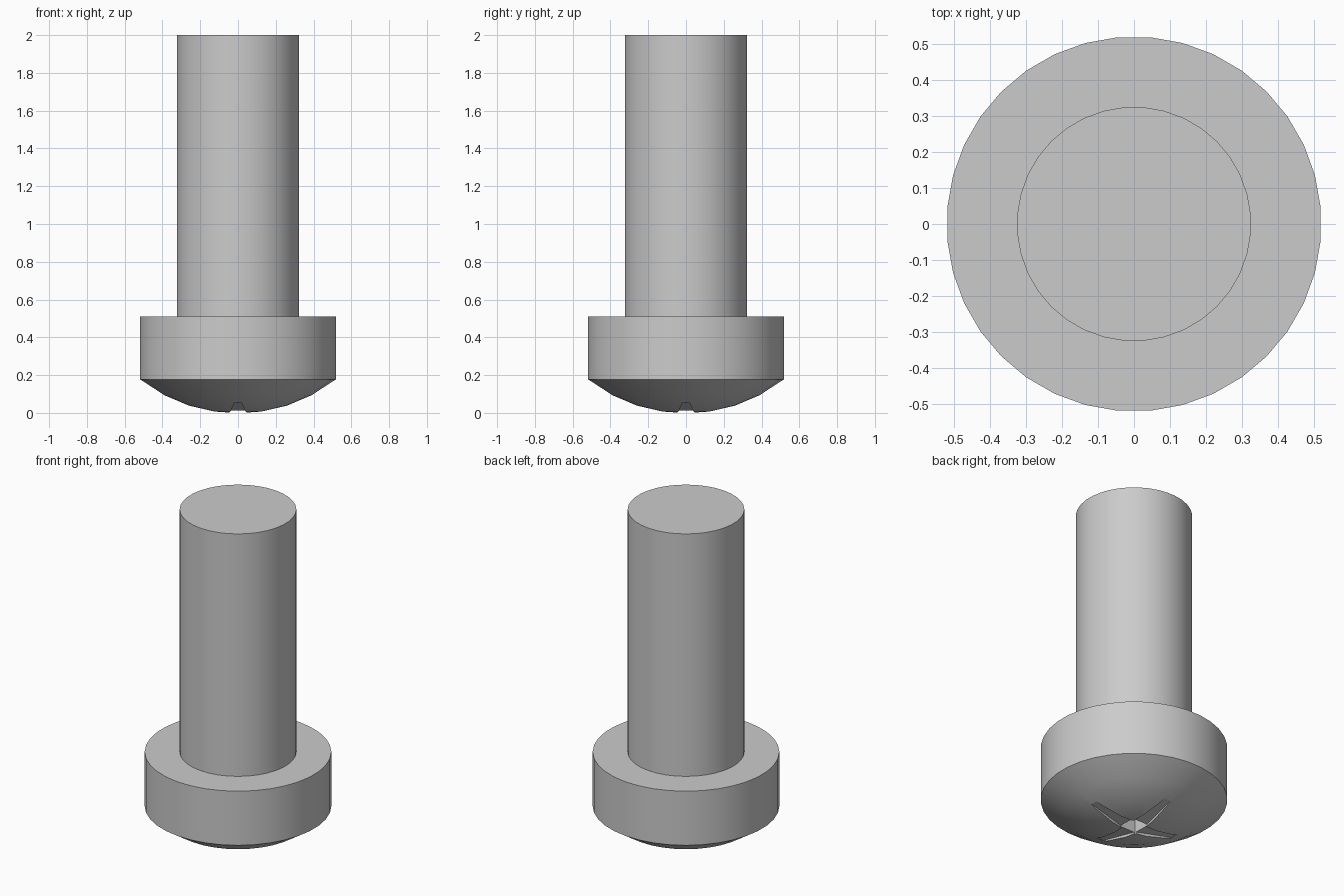
import bpy, bmesh
from math import sin, cos, pi, sqrt

if "Cube" in bpy.data.objects:
    bpy.data.objects.remove(bpy.data.objects["Cube"])

R_DOME = 0.84


def dome_z(r):
    return R_DOME - sqrt(R_DOME ** 2 - r ** 2) - 0.003


def make_object(name, bm):
    bmesh.ops.recalc_face_normals(bm, faces=bm.faces[:])
    mesh = bpy.data.meshes.new(name)
    bm.to_mesh(mesh)
    bm.free()
    obj = bpy.data.objects.new(name, mesh)
    bpy.context.collection.objects.link(obj)
    return obj


def lathe(name, profile, sides):
    """Closed solid of revolution; profile ends lie on the z axis."""
    bm = bmesh.new()
    rings = []
    for r, z in profile:
        if r == 0:
            rings.append([bm.verts.new((0, 0, z))] * sides)
        else:
            rings.append([bm.verts.new((r * cos(2 * pi * (i + 0.5) / sides),
                                        r * sin(2 * pi * (i + 0.5) / sides), z))
                          for i in range(sides)])
    for a, b in zip(rings, rings[1:]):
        for i in range(sides):
            j = (i + 1) % sides
            bm.faces.new(dict.fromkeys((a[i], a[j], b[j], b[i])))
    return make_object(name, bm)


def prism(name, bottom, top):
    """Solid between two four-point loops."""
    bm = bmesh.new()
    b = [bm.verts.new(p) for p in bottom]
    t = [bm.verts.new(p) for p in top]
    bm.faces.new(b)
    bm.faces.new(t)
    for i in range(4):
        j = (i + 1) % 4
        bm.faces.new((b[i], b[j], t[j], t[i]))
    return make_object(name, bm)


def cut(target, cutter):
    cutter.hide_render = True
    mod = target.modifiers.new("cut", 'BOOLEAN')
    mod.operation = 'DIFFERENCE'
    mod.solver = 'EXACT'
    mod.object = cutter
    bpy.context.view_layer.objects.active = target
    bpy.ops.object.modifier_apply(modifier=mod.name)
    bpy.data.objects.remove(cutter)


# Domed head with a straight rim
dome = [(r, dome_z(r)) for r in (0, 0.13, 0.26, 0.39, 0.52)]
head = lathe("bolt_head", dome + [(0.52, 0.51), (0, 0.51)], 36)

# Shallow tapering arms of the cross recess
outline = [(0.03, -0.05), (0.29, -0.022), (0.29, 0.022), (0.03, 0.05)]
for k in range(4):
    c, s = round(cos(k * pi / 2)), round(sin(k * pi / 2))
    pts = [(x * c - y * s, x * s + y * c) for x, y in outline]
    floor = [0.008, 0.053, 0.053, 0.008]
    cut(head, prism("arm_cutter", [(x, y, -0.1) for x, y in pts],
                    [(x, y, z) for (x, y), z in zip(pts, floor)]))

# Square socket in the middle of the recess
w = 0.056
square = [(-w, -w), (w, -w), (w, w), (-w, w)]
cut(head, prism("socket_cutter", [(x, y, -0.1) for x, y in square],
                [(x, y, 0.16) for x, y in square]))

# Plain round shank
shank = lathe("bolt_shank", [(0, 0.51), (0.325, 0.51), (0.325, 2.0), (0, 2.0)], 36)

# Smooth curved sides, sharp rims
bpy.ops.object.select_all(action='DESELECT')
for obj in (head, shank):
    obj.select_set(True)
bpy.context.view_layer.objects.active = head
bpy.ops.object.shade_smooth_by_angle(angle=pi / 6)
